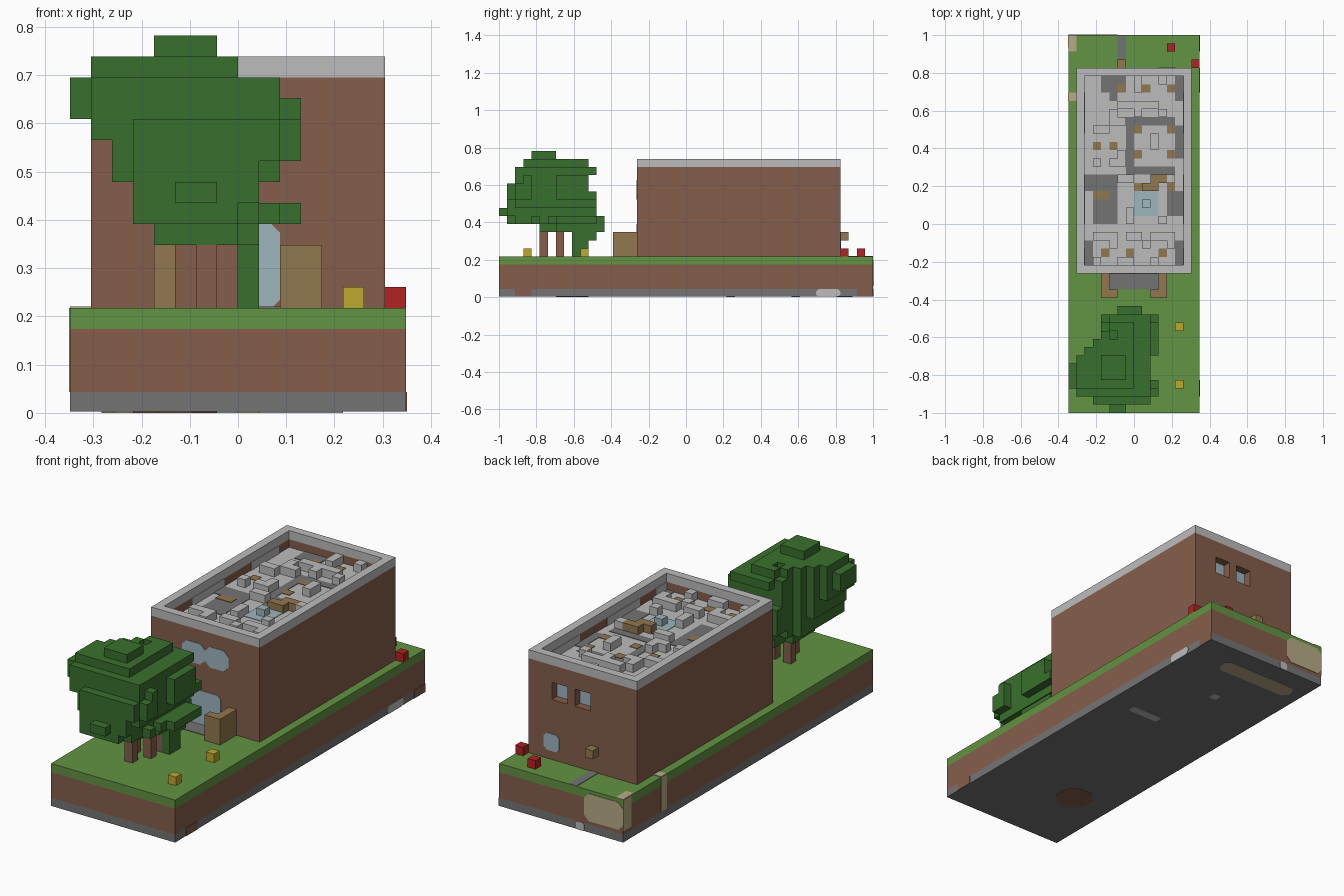
import bpy, bmesh, random
from mathutils import Vector

random.seed(4)
U = 2 / 46          # edge of one block
THIN = 0.06         # plate thickness in blocks

cube = bpy.data.objects.get("Cube")
if cube:
    bpy.data.objects.remove(cube, do_unlink=True)


def material(name, rgb):
    lin = [((c / 255 + 0.055) / 1.055) ** 2.4 for c in rgb] + [1]
    m = bpy.data.materials.new(name)
    m.use_nodes = True
    m.diffuse_color = lin
    m.node_tree.nodes["Principled BSDF"].inputs["Base Color"].default_value = lin
    return m


grass = material("grass_green", (98, 147, 66))
leaf = material("leaf_green", (57, 112, 45))
dirt = material("earth_brown", (133, 94, 75))
stone = material("stone_grey", (116, 116, 116))
pale = material("pale_grey", (188, 188, 188))
wood = material("wood_tan", (145, 119, 78))
glass = material("glass_blue", (157, 182, 190))
yellow = material("flower_yellow", (190, 170, 46))
red = material("flower_red", (178, 34, 34))
beige = material("sand_beige", (184, 171, 135))


def finish(name, bm, mat):
    bmesh.ops.recalc_face_normals(bm, faces=bm.faces)
    bmesh.ops.scale(bm, vec=(U, U, U), verts=bm.verts)
    mesh = bpy.data.meshes.new(name)
    bm.to_mesh(mesh)
    bm.free()
    mesh.materials.append(mat)
    ob = bpy.data.objects.new(name, mesh)
    bpy.context.scene.collection.objects.link(ob)
    return ob


def box(name, mat, x, y, z):
    """Box from three (low, high) ranges in blocks."""
    bm = bmesh.new()
    bmesh.ops.create_cube(bm, size=1)
    for v in bm.verts:
        v.co = [r[0] if c < 0 else r[1] for c, r in zip(v.co, (x, y, z))]
    return finish(name, bm, mat)


def blocks(name, mat, cells):
    """Outer faces of a set of unit blocks."""
    bm = bmesh.new()
    for cell in cells:
        for axis in range(3):
            for side in (0, 1):
                near = list(cell)
                near[axis] += 2 * side - 1
                if tuple(near) in cells:
                    continue
                quad = []
                for p, q in ((0, 0), (1, 0), (1, 1), (0, 1)):
                    co = Vector(cell)
                    co[axis] += side
                    co[(axis + 1) % 3] += p
                    co[(axis + 2) % 3] += q
                    quad.append(bm.verts.new(co))
                bm.faces.new(quad if side else quad[::-1])
    bmesh.ops.remove_doubles(bm, verts=bm.verts, dist=0.001)
    return finish(name, bm, mat)


def plate(name, mat, axis, level, out, a, b, cut=0.0):
    """Thin plate with clipped corners on the plane axis = level."""
    (a0, a1), (b0, b1) = a, b
    outline = [(a0 + cut, b0), (a1 - cut, b0), (a1, b0 + cut), (a1, b1 - cut),
               (a1 - cut, b1), (a0 + cut, b1), (a0, b1 - cut), (a0, b0 + cut)]
    if not cut:
        outline = outline[::2]
        outline = [(a0, b0), (a1, b0), (a1, b1), (a0, b1)]
    bm = bmesh.new()
    verts = []
    for p, q in outline:
        co = [p, q]
        co.insert(axis, level)
        verts.append(bm.verts.new(co))
    face = bm.faces.new(verts)
    top = bmesh.ops.extrude_face_region(bm, geom=[face])["geom"]
    shift = Vector((0, 0, 0))
    shift[axis] = out * THIN
    bmesh.ops.translate(bm, vec=shift, verts=[v for v in top if isinstance(v, bmesh.types.BMVert)])
    return finish(name, bm, mat)


# Ground layers
X, Y = (-8, 8), (-23, 23)
box("stone_base", stone, X, Y, (THIN, 1))
box("earth_layer", dirt, X, Y, (1, 4))
box("grass_layer", grass, X, Y, (4, 5))

# Patches on the ground block's top, sides and underside
plate("back_path", stone, 2, 5, 1, (-2, -1), (19, 23))
plate("door_step", stone, 2, 5, 1, (-3, 3), (-8, -6))
plate("sand_corner_top", beige, 2, 5, 1, (-8, -7), (21, 23))
plate("sand_corner_back", beige, 1, 23, 1, (-8, -3), (1.4, 4.6), 0.6)
plate("sand_corner_side", beige, 0, -8, -1, (21.5, 23), (1.4, 5))
plate("sand_strip_top", beige, 2, 5, 1, (-8, -7), (15, 16))
plate("sand_strip_side", beige, 0, -8, -1, (15, 16), (1, 5))
plate("pale_stone_side", pale, 0, 8, 1, (16, 19), (THIN, 1), 0.3)
plate("earth_side_front", dirt, 0, 8, 1, (-21, -19), (THIN, 1))
plate("earth_side_back", dirt, 0, 8, 1, (21, 23), (THIN, 1))
plate("pale_stone_back", pale, 1, 23, 1, (-3, -2), (THIN, 1), 0.2)
plate("root_patch", dirt, 2, THIN, -1, (-5, -1), (-16, -12), 1.2)
plate("sand_patch_below", beige, 2, THIN, -1, (-6.5, 3.5), (18.5, 20.5), 0.6)
plate("pale_strip_below", pale, 2, THIN, -1, (1, 5), (5, 6))
plate("pale_spot_below", pale, 2, THIN, -1, (-1, 0), (13, 14))

# House body with two window recesses in the back wall
recess = {(x, 18, z) for x in (-1, 0, 2, 3) for z in (12, 13)}
body = {(x, y, z) for x in range(-7, 7) for y in range(-6, 19) for z in range(5, 16)
        if z < 15 or x in (-7, 6) or y in (-6, 18)}
blocks("house_walls", dirt, body - recess)
rim = {(x, y, 16) for x in range(-7, 7) for y in range(-6, 19) if x in (-7, 6) or y in (-6, 18)}
blocks("roof_rim", pale, rim)
for x in (-1, 2):
    plate("back_window", glass, 1, 18, 1, (x, x + 2), (12, 14))
plate("back_low_window", glass, 1, 19, 1, (3, 5), (6, 8), 0.4)
box("back_lamp", wood, (-2, -1), (19, 20), (7, 8))

# Front facade
for x in (-3, 0):
    plate("front_window", glass, 1, -6, -1, (x, x + 3), (12, 14.4), 0.6)
plate("front_door", glass, 1, -6, -1, (-2, 2), (5, 9), 0.4)
for s in (-1, 1):
    box("entrance_wall", wood, sorted((3 * s, 4 * s)), (-9, -6), (5, 8))
    box("entrance_post", wood, sorted((2 * s, 3 * s)), (-9, -8), (5, 8))

# Roof deck, painted patches and inner wall lining
plate("roof_deck", pale, 2, 15, 1, (-6, 6), (-5, 18))
DECK = 15 + THIN
for x0, x1, y0, y1 in ((-4, -1, 16, 18), (-3, -2, 15, 16), (5, 6, 15, 18), (-1, 5, 12, 13),
                       (-1, 0, 7, 12), (-1, 5, 6, 7), (5, 6, 8, 12), (-6, -2, 4, 6), (-5, -2, 0, 4),
                       (4, 6, 1, 4), (-6, -5, -5, -2), (5, 6, -5, -2)):
    plate("roof_stone_patch", stone, 2, DECK, 1, (x0, x1), (y0, y1))
DECK += THIN
for x, y in ((-2, 16), (1, 16), (4, 16), (0, 11), (0, 8), (4, 11), (4, 8), (-5, 9), (-3, 9),
             (-5, 3), (-4, 3), (-4, -4), (-1, -4), (3, -4), (0, 4), (4, 4)):
    plate("roof_wood_patch", wood, 2, DECK, 1, (x, x + 1), (y, y + 1))
plate("roof_glass_patch", glass, 2, DECK, 1, (0, 3), (1, 4))
for level, out, gaps in ((-6, 1, ((-5, -3), (0, 6), (11, 16))), (6, -1, ((-5, -3), (0, 6), (11, 16)))):
    for y in gaps:
        plate("inner_lining", pale, 0, level, out, y, (15, 16))

# Rubble blocks standing on the roof
rubble = set()
for x0, x1, y0, y1 in ((-2, 0, 14, 15), (0, 1, 13, 15), (1, 3, 14, 15), (3, 4, 13, 14), (-3, -2, 13, 14),
                       (-5, -3, 11, 12), (-3, -1, 12, 13), (2, 3, 9, 11), (-5, -4, 7, 8), (-3, -1, 7, 8),
                       (-2, -1, 8, 9), (-2, 0, 5, 6), (4, 5, 5, 6), (3, 4, 0, 1), (-1, 0, 0, 2),
                       (-5, -3, -2, -1), (-3, -2, -3, -1), (-1, 1, -2, -1), (1, 2, -3, -2), (2, 4, -2, -1),
                       (4, 5, -3, -1), (-5, -4, -5, -4), (-2, 0, -5, -4), (2, 3, -5, -4), (0, 1, 16, 18),
                       (3, 4, 17, 18)):
    rubble |= {(x, y, 15) for x in range(x0, x1) for y in range(y0, y1)}
blocks("roof_rubble", pale, rubble)
blocks("roof_wood_blocks", wood, {(1, 4, 15), (2, 4, 15), (2, 5, 15), (3, 5, 15)})
box("roof_glass_block", glass, (1, 2), (2, 3), (15, 16))

# Tree crown: blocks inside three outlines and two rounded clumps
by_height = [(-4, 1, -18, -10), (-5, 3, -22, -10), (-5, 1, -23, -11), (-6, 2, -22, -11), (-6, 3, -22, -11),
             (-7, 3, -22, -12), (-8, 3, -21, -12), (-8, 2, -21, -11), (-7, 0, -20, -12), (-4, -1, -19, -16)]
by_depth = [(-4, -1), (-5, 2), (-7, 3), (-8, 3), (-8, 2), (-8, 2), (-7, 2), (-6, 3), (-5, 3),
            (-4, 3), (-4, 3), (-4, 3), (-2, 1)]
clumps = [((-2.5, -18, 13.2), (6.3, 5.7, 5.4)), ((-0.2, -13.5, 12), (4.2, 4.2, 5.2))]
crown = set()
for i, (x0, x1, y0, y1) in enumerate(by_height):
    for y in range(y0, y1):
        d0, d1 = by_depth[y + 23]
        for x in range(max(x0, d0), min(x1, d1)):
            p = (x + 0.5, y + 0.5, i + 8.5)
            reach = min(sum(((a - b) / r) ** 2 for a, b, r in zip(p, c, rad)) for c, rad in clumps)
            if reach < 1.1 + random.uniform(-0.3, 0.15):
                crown.add((x, y, i + 8))
crown |= {(0, y, z) for y in (-14, -13) for z in (5, 6, 7, 8)} | {(0, -12, 7), (0, -12, 8)}
blocks("tree_crown", leaf, crown)
for x, y in ((-2, -18), (-3, -16), (-1, -16), (-1, -14)):
    box("tree_trunk", dirt, (x, x + 1), (y, y + 1), (5, 11))

# Flowers
for mat, x, y in ((red, 4, 21), (red, 7, 19), (yellow, 5, -13), (yellow, 5, -20)):
    box("flower", mat, (x, x + 1), (y, y + 1), (5, 6))
